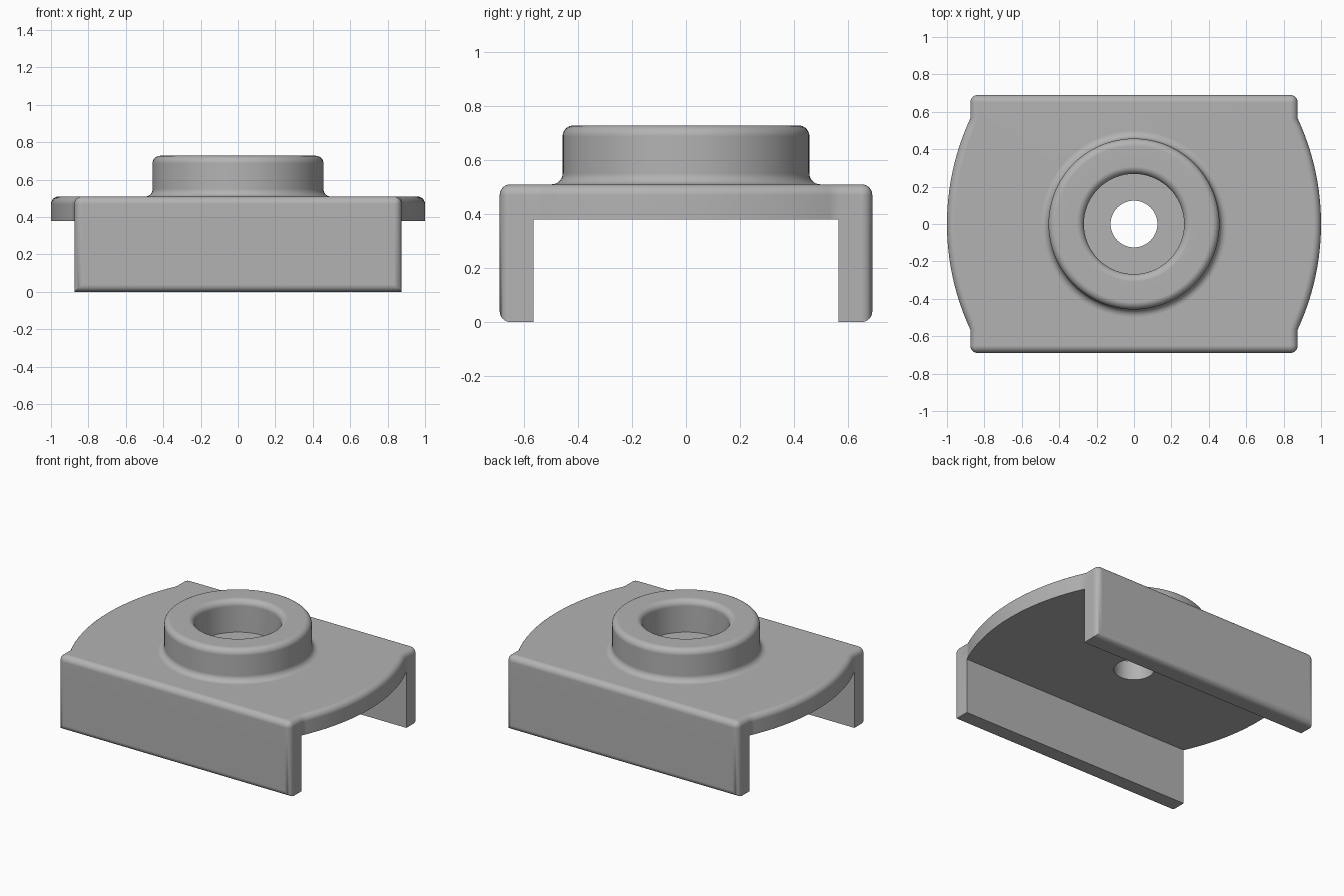
import bpy, bmesh, math

HX, HY, INNER = 0.875, 0.69, 0.565      # wall half length, half depth, wall inner face
TOP, UNDER, ROUND = 0.51, 0.38, 0.04    # plate top, plate underside, edge radius
HOLE, BORE, BOSS, BOSS_TOP = 0.125, 0.268, 0.457, 0.728

old = bpy.data.objects.get("Cube")
if old:
    bpy.data.objects.remove(old, do_unlink=True)

grey = bpy.data.materials.new("plain grey")
grey.use_nodes = True
colour = (0.45, 0.45, 0.45, 1)
grey.diffuse_color = colour
grey.node_tree.nodes["Principled BSDF"].inputs["Base Color"].default_value = colour


def make_object(name, bm):
    bmesh.ops.recalc_face_normals(bm, faces=bm.faces)
    mesh = bpy.data.meshes.new(name)
    bm.to_mesh(mesh)
    bm.free()
    mesh.materials.append(grey)
    obj = bpy.data.objects.new(name, mesh)
    bpy.context.collection.objects.link(obj)
    return obj


def smooth(obj):
    bpy.ops.object.select_all(action='DESELECT')
    obj.select_set(True)
    bpy.context.view_layer.objects.active = obj
    for mod in list(obj.modifiers):
        bpy.ops.object.modifier_apply(modifier=mod.name)
    bpy.ops.object.shade_smooth_by_angle(angle=math.radians(35))
    obj.modifiers.new("Flat face normals", 'WEIGHTED_NORMAL').keep_sharp = True


def arc(cx, cy, r, start, end, steps=8):
    angles = [math.radians(start + (end - start) * i / steps) for i in range(steps + 1)]
    return [(cx + r * math.cos(a), cy + r * math.sin(a)) for a in angles]


# Plate outline: bowed ends between two straight walls
bulge = 1 - HX
radius = (INNER ** 2 + bulge ** 2) / (2 * bulge)
half = math.degrees(math.asin(INNER / radius))
right_end = arc(1 - radius, 0, radius, -half, half, 32)
left_end = [(-x, -y) for x, y in right_end]

bm = bmesh.new()
front = [bm.verts.new((x, -HY, UNDER)) for x in (-HX, HX)]
right = [bm.verts.new((x, y, UNDER)) for x, y in right_end]
back = [bm.verts.new((x, HY, UNDER)) for x in (HX, -HX)]
left = [bm.verts.new((x, y, UNDER)) for x, y in left_end]
bm.faces.new(right + left)
walls = [bm.faces.new(front + [right[0], left[-1]]),
         bm.faces.new(back + [left[0], right[-1]])]

# Top skin and rim
loop = front + right + back + left
upper = [bm.verts.new((v.co.x, v.co.y, TOP)) for v in loop]
top_face = bm.faces.new(upper)
for i in range(len(loop)):
    j = (i + 1) % len(loop)
    bm.faces.new((loop[i], loop[j], upper[j], upper[i]))

# Walls drop to the ground
for wall in walls:
    result = bmesh.ops.extrude_face_region(bm, geom=[wall])
    for v in result["geom"]:
        if isinstance(v, bmesh.types.BMVert):
            v.co.z = 0
    if wall.is_valid:
        bm.faces.remove(wall)
bmesh.ops.recalc_face_normals(bm, faces=bm.faces)

# Round the top rim and the outer wall edges
rounded = set(top_face.edges)
for e in bm.edges:
    a, b = (v.co for v in e.verts)
    outer = all(abs(abs(p.y) - HY) < 1e-4 for p in (a, b))
    upright = abs(a.z - b.z) > 0.01
    grounded = max(a.z, b.z) < 1e-4
    if outer and (upright or grounded):
        rounded.add(e)
bmesh.ops.bevel(bm, geom=list(rounded), offset=ROUND, offset_type='OFFSET',
                segments=6, profile=0.5, affect='EDGES', clamp_overlap=True)
body = make_object("bracket_body", bm)

# Central through hole
bm = bmesh.new()
bmesh.ops.create_cone(bm, cap_ends=True, segments=64, radius1=HOLE, radius2=HOLE, depth=2)
cutter = make_object("hole_cutter", bm)
cutter.hide_render = True
cut = body.modifiers.new("Through hole", 'BOOLEAN')
cut.operation = 'DIFFERENCE'
cut.solver = 'EXACT'
cut.object = cutter
smooth(body)
bpy.data.objects.remove(cutter, do_unlink=True)

# Raised collar: filleted foot, rounded rim, straight bore
profile = [(BOSS + ROUND, TOP - 0.02)]
profile += arc(BOSS + ROUND, TOP + ROUND, ROUND, 270, 180)
profile += arc(BOSS - ROUND, BOSS_TOP - ROUND, ROUND, 0, 90)
profile += arc(BORE + ROUND, BOSS_TOP - ROUND, ROUND, 90, 180)
profile += [(BORE, TOP - 0.02)]
bm = bmesh.new()
ring = [bm.verts.new((r, 0, z)) for r, z in profile]
edges = [bm.edges.new((ring[i - 1], ring[i])) for i in range(len(ring))]
bmesh.ops.spin(bm, geom=ring + edges, cent=(0, 0, 0), axis=(0, 0, 1),
               angle=math.tau, steps=96, use_merge=True)
bmesh.ops.remove_doubles(bm, verts=bm.verts, dist=1e-5)
smooth(make_object("raised_collar", bm))
